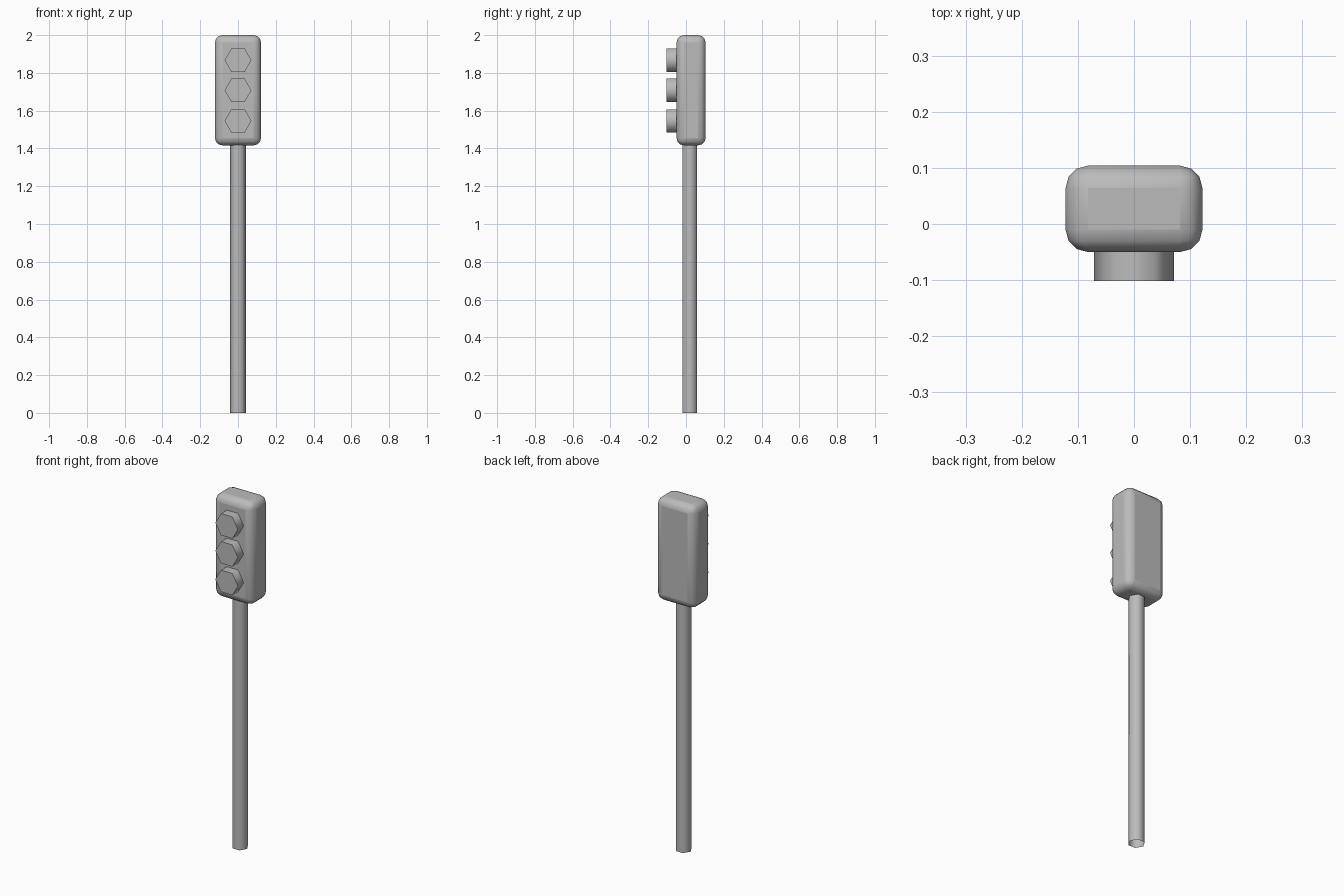
import bpy, math
from mathutils import Matrix

cube = bpy.data.objects.get("Cube")
if cube:
    bpy.data.objects.remove(cube, do_unlink=True)


def make_material(name, value):
    mat = bpy.data.materials.new(name)
    mat.use_nodes = True
    color = (value, value, value, 1)
    mat.diffuse_color = color
    mat.node_tree.nodes["Principled BSDF"].inputs["Base Color"].default_value = color
    return mat


grey = make_material("plain grey", 0.5)


def finish(name, angle):
    obj = bpy.context.object
    obj.name = name
    obj.data.materials.append(grey)
    bpy.ops.object.transform_apply(location=False, rotation=True, scale=True)
    bpy.ops.object.shade_smooth_by_angle(angle=math.radians(angle))
    return obj


def hexagonal_prism(name, radius, depth, location, rotation, fill):
    bpy.ops.mesh.primitive_cylinder_add(vertices=6, radius=radius, depth=depth,
                                        end_fill_type=fill)
    # Turn the hexagon so that two corners point sideways
    bpy.context.object.data.transform(Matrix.Rotation(math.radians(90), 4, "Z"))
    bpy.context.object.location = location
    bpy.context.object.rotation_euler = rotation
    return finish(name, 65)


# Open-ended hexagonal pole
hexagonal_prism("pole", 0.0435, 1.43, (0, 0.02, 0.715), (0, 0, 0), "NOTHING")

# Signal housing with rounded edges
bpy.ops.mesh.primitive_cube_add(size=1, location=(0, 0.027, 1.708))
bpy.context.object.scale = (0.244, 0.154, 0.584)
housing = finish("signal_housing", 65)
bevel = housing.modifiers.new("rounded edges", "BEVEL")
bevel.width = 0.04
bevel.segments = 3

# Three projecting hexagonal lamps
for name, z in (("top", 1.867), ("middle", 1.708), ("bottom", 1.546)):
    hexagonal_prism(name + "_lamp", 0.071, 0.065, (0, -0.0695, z),
                    (math.radians(90), 0, 0), "NGON")
